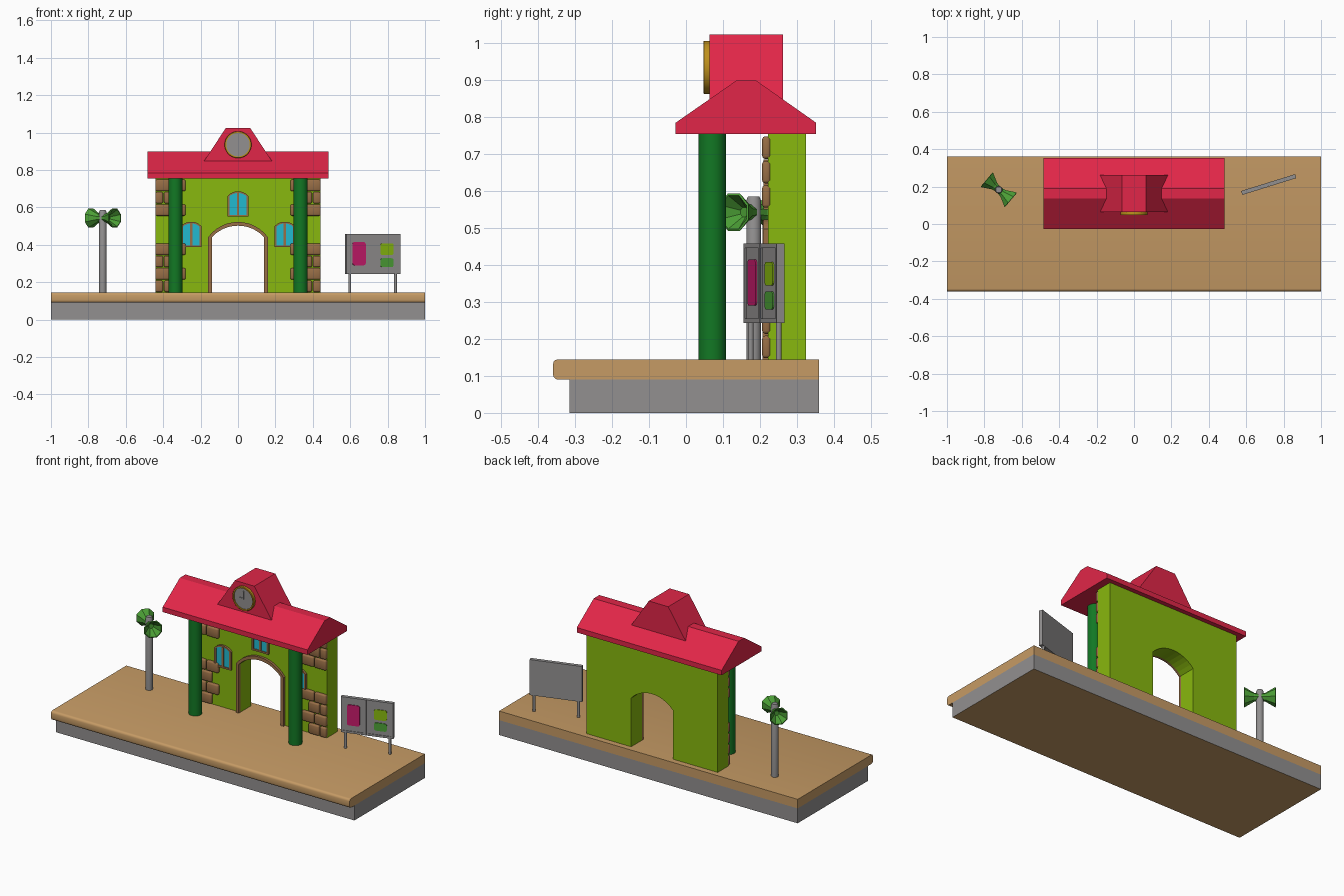
import bpy, bmesh, math
from mathutils import Matrix, Vector

if "Cube" in bpy.data.objects:
    bpy.data.objects.remove(bpy.data.objects["Cube"])


def material(name, r, g, b):
    m = bpy.data.materials.new(name)
    lin = [((c / 255 + 0.055) / 1.055) ** 2.4 if c > 10 else c / 255 / 12.92 for c in (r, g, b)]
    m.diffuse_color = (*lin, 1)
    m.use_nodes = True
    m.node_tree.nodes["Principled BSDF"].inputs["Base Color"].default_value = m.diffuse_color
    return m


TAN = material("tan paving", 198, 155, 101)
GREY = material("grey", 146, 144, 144)
LIME = material("lime wall", 136, 184, 14)
DARK = material("dark green", 18, 120, 36)
GREEN = material("horn green", 76, 160, 54)
RED = material("red roof", 225, 38, 72)
GOLD = material("gold", 190, 145, 28)
CYAN = material("cyan glass", 34, 186, 208)
BROWN = material("brown stone", 152, 110, 70)
PINK = material("magenta poster", 196, 26, 106)


def finish(name, bm, mat, smooth=None):
    bmesh.ops.recalc_face_normals(bm, faces=bm.faces)
    me = bpy.data.meshes.new(name)
    bm.to_mesh(me)
    bm.free()
    me.materials.append(mat)
    ob = bpy.data.objects.new(name, me)
    bpy.context.collection.objects.link(ob)
    if smooth:
        bpy.ops.object.select_all(action='DESELECT')
        ob.select_set(True)
        bpy.context.view_layer.objects.active = ob
        bpy.ops.object.shade_smooth_by_angle(angle=math.radians(smooth))
    return ob


def prism(bm, pts, lo, hi, axis='y'):
    """Extrude an outline: (x, z) along y, or (y, z) along x."""
    def at(p, d):
        return (p[0], d, p[1]) if axis == 'y' else (d, p[0], p[1])
    a = [bm.verts.new(at(p, lo)) for p in pts]
    b = [bm.verts.new(at(p, hi)) for p in pts]
    bm.faces.new(a)
    bm.faces.new(b[::-1])
    for i in range(len(pts)):
        j = (i + 1) % len(pts)
        bm.faces.new((a[i], b[i], b[j], a[j]))


def box(bm, x0, x1, y0, y1, z0, z1):
    prism(bm, [(x0, z0), (x1, z0), (x1, z1), (x0, z1)], y0, y1)


def lathe(bm, rings, sides, mtx, cap=True):
    """Rings of (radius, distance along local z)."""
    loops = [[bm.verts.new(mtx @ Vector((r * math.cos(2 * math.pi * (i + .5) / sides),
                                         r * math.sin(2 * math.pi * (i + .5) / sides), d)))
              for i in range(sides)] for r, d in rings]
    for a, b in zip(loops, loops[1:]):
        for i in range(sides):
            j = (i + 1) % sides
            bm.faces.new((a[i], a[j], b[j], b[i]))
    if cap:
        bm.faces.new(loops[0])
        bm.faces.new(loops[-1])


def arc(w, spring, rise, cx=0, n=12):
    """Segmental arch from left to right."""
    R = (w * w + rise * rise) / (2 * rise)
    t = math.asin(min(1, w / R))
    return [(cx + R * math.sin(t * (2 * i / n - 1)),
             spring + rise - R + R * math.cos(t * (2 * i / n - 1))) for i in range(n + 1)]


def arch_band(bm, cx, z0, spring, wo, ro, wi, ri, y0, y1):
    outer = [(cx - wo, z0)] + arc(wo, spring, ro, cx) + [(cx + wo, z0)]
    inner = [(cx - wi, z0)] + arc(wi, spring, ri, cx) + [(cx + wi, z0)]
    prism(bm, outer + inner[::-1], y0, y1)


def rounded(x0, x1, z0, z1, r, n=3):
    pts = []
    for k, (cx, cz) in enumerate([(x1 - r, z1 - r), (x0 + r, z1 - r), (x0 + r, z0 + r), (x1 - r, z0 + r)]):
        for i in range(n + 1):
            a = math.pi / 2 * (k + i / n)
            pts.append((cx + r * math.cos(a), cz + r * math.sin(a)))
    return pts


FLOOR, EAVE = 0.145, 0.757

# platform: grey plinth and tan paving with a rounded front lip
bm = bmesh.new()
prism(bm, [(-.315, 0), (.36, 0), (.36, .09), (-.315, .09)], -1, 1, 'x')
plinth = finish("platform_plinth", bm, GREY)
plinth.data.materials.append(TAN)
for f in plinth.data.polygons:
    if f.normal.z < -.5:
        f.material_index = 1
bm = bmesh.new()
lip = [p for p in rounded(-.36, .3, .09, FLOOR, .014) if p[0] < 0]
prism(bm, [(.36, FLOOR)] + lip + [(.36, .09)], -1, 1, 'x')
finish("platform_paving", bm, TAN, 40)

# gate wall with arched doorway
bm = bmesh.new()
prism(bm, [(-.44, FLOOR), (-.44, EAVE), (.44, EAVE), (.44, FLOOR), (.14, FLOOR)]
      + arc(.14, .44, .062)[::-1] + [(-.14, FLOOR)], .222, .325)
finish("gate_wall", bm, LIME)
bm = bmesh.new()
arch_band(bm, 0, FLOOR, .44, .16, .082, .14, .062, .207, .222)
finish("door_arch_trim", bm, BROWN)

# corner stones: four rows at the bottom, three at the top, alternating bond
bm = bmesh.new()
for s in (-1, 1):
    for row, z in enumerate([.148, .214, .280, .346, .555, .621, .687]):
        split, inner = ((.398, .325), (.362, .28))[row % 2 if row < 4 else (row + 1) % 2]
        for a, b in ((split + .003, .442), (inner, split - .003)):
            box(bm, min(s * a, s * b), max(s * a, s * b), .206, .23, z, z + .061)
bmesh.ops.bevel(bm, geom=bm.edges[:], offset=.008, segments=2, profile=.5, affect='EDGES')
finish("corner_stones", bm, BROWN, 50)

# windows: arched brown frame, mullion, two cyan panes
for name, cx, z0 in (("left", -.25, .387), ("centre", 0, .55), ("right", .25, .387)):
    bm = bmesh.new()
    arch_band(bm, cx, z0, z0 + .11, .056, .026, .045, .017, .209, .222)
    box(bm, cx - .045, cx + .045, .209, .222, z0, z0 + .01)
    box(bm, cx - .006, cx + .006, .210, .222, z0 + .01, z0 + .126)
    finish(name + "_window_frame", bm, BROWN)
    bm = bmesh.new()
    prism(bm, [(cx - .045, z0 + .01)] + arc(.045, z0 + .11, .017, cx) + [(cx + .045, z0 + .01)], .215, .222)
    finish(name + "_window_glass", bm, CYAN)

# front columns
for name, x in (("left", -.335), ("right", .335)):
    bm = bmesh.new()
    lathe(bm, [(.0375, FLOOR), (.0375, EAVE + .02)], 24, Matrix.Translation((x, .071, 0)))
    finish(name + "_column", bm, DARK, 40)

# roof and clock gable
bm = bmesh.new()
prism(bm, [(-.028, .755), (.352, .755), (.352, .785), (.19, .899), (.136, .899), (-.028, .785)], -.485, .485, 'x')
finish("roof", bm, RED)
bm = bmesh.new()
prism(bm, [(-.185, .843), (.185, .843), (.065, 1.024), (-.065, 1.024)], .063, .263)
finish("clock_gable", bm, RED)

# clock
facing = Matrix.Translation((0, .063, .935)) @ Matrix.Rotation(math.pi / 2, 4, 'X')
bm = bmesh.new()
lathe(bm, [(.063, 0), (.072, 0), (.072, .014), (.070, .016), (.063, .016), (.063, 0)], 32, facing, cap=False)
finish("clock_rim", bm, GOLD, 40)
bm = bmesh.new()
lathe(bm, [(.0635, 0), (.0635, .009)], 32, facing)
finish("clock_face", bm, GREY)
bm = bmesh.new()
box(bm, -.003, .003, .049, .055, .932, .98)
box(bm, -.028, .003, .049, .055, .932, .938)
finish("clock_hands", bm, GREY)

# loudspeaker post with two faceted horns back to back
bm = bmesh.new()
lathe(bm, [(.02, FLOOR), (.02, .575), (.016, .585)], 16, Matrix.Translation((-.723, .183, 0)))
finish("speaker_post", bm, GREY, 40)
bm = bmesh.new()
for turn in (0, math.pi):
    m = (Matrix.Translation((-.723, .183, .543)) @ Matrix.Rotation(math.radians(-40) + turn, 4, 'Z')
         @ Matrix.Rotation(math.pi / 2, 4, 'Y'))
    lathe(bm, [(.019, .005), (.024, .03), (.055, .083), (.049, .085), (.014, .04)], 8, m)
finish("speaker_horns", bm, GREEN)

# notice board, built flat and then turned
parts = []
bm = bmesh.new()
box(bm, -.151, .151, -.008, .01, .243, .458)
parts.append(finish("notice_board", bm, GREY))
bm = bmesh.new()
for x0, x1 in ((-.151, -.139), (-.015, -.005), (-.002, .008), (.139, .151)):
    box(bm, x0, x1, -.012, -.008, .243, .458)
for z0 in (.243, .446):
    for x0, x1 in ((-.139, -.015), (.008, .139)):
        box(bm, x0, x1, -.012, -.008, z0, z0 + .012)
parts.append(finish("notice_board_frame", bm, GREY))
bm = bmesh.new()
for x in (-.128, .128):
    lathe(bm, [(.008, FLOOR), (.008, .25)], 10, Matrix.Translation((x, .001, 0)))
parts.append(finish("notice_board_legs", bm, GREY, 40))
for name, mat, r in (("tall_poster", PINK, (-.116, -.042, .29, .415)),
                     ("upper_poster", LIME, (.04, .114, .345, .408)),
                     ("lower_poster", GREEN, (.04, .114, .28, .328))):
    bm = bmesh.new()
    prism(bm, rounded(*r, .012), -.012, -.008)
    parts.append(finish(name, bm, mat))
for ob in parts:
    ob.location = (.72, .212, 0)
    ob.rotation_euler.z = math.radians(17.3)
